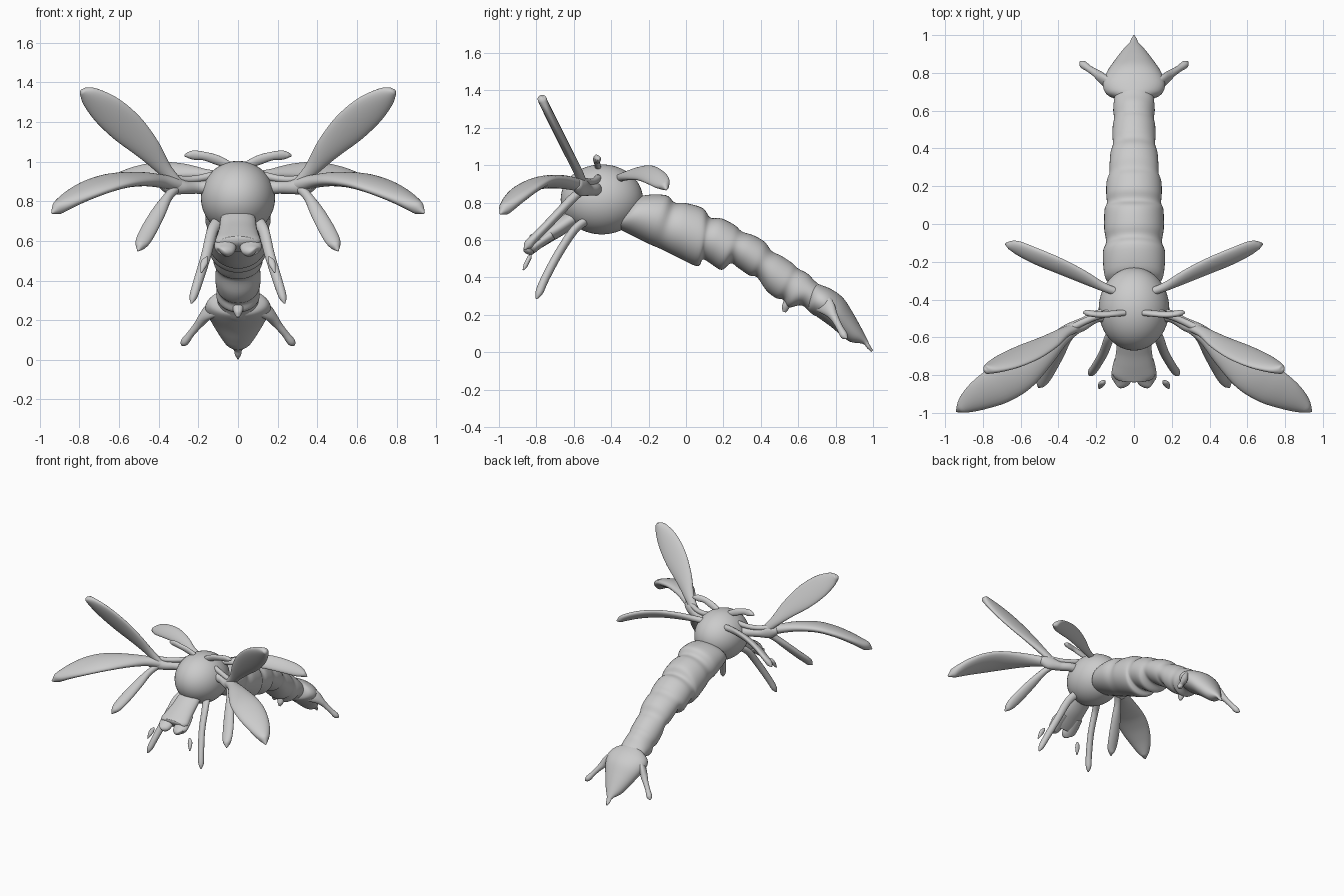
import bpy, bmesh
from math import sin, cos, pi
from mathutils import Vector as V


def spline(rows, n):
    """Catmull-Rom interpolation through rows of numbers."""
    out = []
    for i in range(len(rows) - 1):
        p0, p1, p2, p3 = (rows[min(max(i + k, 0), len(rows) - 1)] for k in (-1, 0, 1, 2))
        for s in range(n):
            t = s / n
            out.append([0.5 * (2 * b + (c - a) * t + (2 * a - 5 * b + 4 * c - d) * t * t
                        + (3 * b - a - 3 * c + d) * t ** 3) for a, b, c, d in zip(p0, p1, p2, p3)])
    return out + [list(rows[-1])]


def loft(name, rings, mirror=False, sides=24):
    """Skin elliptical rings given as (centre, half axis u, half axis v)."""
    bm = bmesh.new()
    loops = [[bm.verts.new(c + u * cos(2 * pi * k / sides) + v * sin(2 * pi * k / sides))
              for k in range(sides)] for c, u, v in rings]
    for a, b in zip(loops, loops[1:]):
        for k in range(sides):
            j = (k + 1) % sides
            bm.faces.new((a[k], a[j], b[j], b[k]))
    bm.faces.new(loops[0])
    bm.faces.new(loops[-1])
    bmesh.ops.recalc_face_normals(bm, faces=bm.faces)
    for f in bm.faces:
        f.smooth = True
    me = bpy.data.meshes.new(name)
    bm.to_mesh(me)
    bm.free()
    ob = bpy.data.objects.new(name, me)
    bpy.context.collection.objects.link(ob)
    if mirror:
        ob.modifiers.new("mirror", 'MIRROR').use_mirror_merge = False
    return ob


def blade(name, rows, wide, thick=0.018, mirror=True):
    """Flat leaf or limb along rows of (x, y, z, half width); wide = width direction."""
    pts = spline(rows, 8)
    rings = []
    for i, p in enumerate(pts):
        c = V(p[:3])
        t = (V(pts[min(i + 1, len(pts) - 1)][:3]) - V(pts[max(i - 1, 0)][:3])).normalized()
        w = V(wide)
        w = (w - t * w.dot(t)).normalized()
        h = max(p[3], 0.003)
        rings.append((c, w * h, t.cross(w) * min(thick, h)))
    return loft(name, rings, mirror)


def trunk(name, rows, n=5):
    """Body section from rows of (top y, top z, bottom y, bottom z, half width)."""
    rings = []
    for ty, tz, by, bz, w in spline(rows, n):
        top, bot = V((0, ty, tz)), V((0, by, bz))
        rings.append(((top + bot) / 2, V((max(w, .003), 0, 0)), (top - bot) / 2))
    return loft(name, rings, sides=40)


# round head
bpy.ops.mesh.primitive_uv_sphere_add(segments=48, ring_count=32, location=(0, -0.45, 0.817))
head = bpy.context.object
head.name = "head"
head.scale = (0.187, 0.22, 0.187)
bpy.ops.object.shade_smooth()

# segmented abdomen with a groove after every ridge
trunk("abdomen", [
    (-.30, .78, -.36, .66, .12), (-.24, .835, -.31, .635, .155), (-.11, .84, -.20, .58, .165),
    (-.06, .80, -.13, .55, .148), (.00, .797, -.05, .51, .158), (.09, .77, .06, .46, .156),
    (.13, .72, .09, .495, .144), (.19, .715, .13, .475, .147), (.26, .68, .19, .44, .145),
    (.30, .645, .24, .475, .130), (.36, .625, .28, .45, .129), (.42, .59, .34, .41, .124),
    (.46, .54, .38, .40, .112), (.51, .515, .43, .33, .114), (.57, .475, .48, .29, .112),
    (.60, .447, .52, .28, .105), (.65, .42, .55, .24, .110), (.69, .38, .62, .25, .106),
    (.74, .34, .68, .20, .100), (.79, .30, .74, .18, .09)])
# small spur under the abdomen
blade("belly_spur", [(0, .55, .30, .03), (0, .535, .25, .025), (0, .525, .215, .008)], (1, 0, 0), .02, False)

# tail fan narrowing to a point
trunk("tail_fan", [
    (.68, .37, .65, .24, .09), (.72, .36, .66, .22, .145), (.78, .335, .70, .19, .165),
    (.84, .29, .77, .14, .142), (.89, .215, .83, .09, .105), (.94, .125, .88, .055, .065),
    (.97, .065, .945, .045, .024), (.985, .035, .97, .02, .016), (1.0, .012, .99, .002, .004)])
blade("tail_prong", [(.09, .71, .28, .06), (.15, .755, .24, .045), (.19, .79, .19, .024),
                     (.235, .82, .135, .018), (.27, .845, .09, .02), (.285, .86, .075, .004)],
      (0, .5, .8), .025)

# jaw plate: flared shield with a notch between two lower lobes
blade("jaw_plate", [(0, -.56, .74, .08), (0, -.62, .705, .09), (0, -.68, .665, .095),
                    (0, -.74, .63, .105), (0, -.79, .60, .115), (0, -.815, .585, .10)], (1, 0, 0), .045, False)
blade("jaw_lobe", [(.06, -.72, .63, .045), (.065, -.78, .59, .053), (.065, -.82, .56, .053),
                   (.072, -.84, .545, .04), (.08, -.845, .535, .01)], (1, 0, 0), .03)

# thin forelegs, feelers and their loose claw pieces
blade("foreleg", [(.10, -.54, .70, .03), (.13, -.60, .65, .028), (.16, -.68, .53, .026),
                  (.20, -.75, .40, .024), (.225, -.785, .32, .02), (.235, -.80, .285, .004)], (1, -.5, 0), .022)
blade("loose_claw", [(.155, -.83, .52, .004), (.17, -.845, .49, .018), (.185, -.87, .44, .004)], (1, 0, 0), .012)

# shoulder stalks carrying the front leaves
blade("shoulder_stalk", [(.12, -.48, .87, .04), (.20, -.49, .87, .032), (.27, -.53, .87, .034),
                         (.34, -.56, .885, .05), (.39, -.59, .90, .03)], (0, 0, 1), .035)
blade("upper_stalk", [(.13, -.47, .93, .02), (.2, -.49, .915, .018), (.27, -.52, .91, .018),
                      (.35, -.56, .92, .02)], (0, 0, 1), .02)

# three front leaves on each side
blade("upper_leaf", [(.29, -.54, .87, .03), (.37, -.575, .96, .038), (.46, -.63, 1.07, .068),
                     (.56, -.68, 1.17, .090), (.66, -.725, 1.26, .086), (.74, -.757, 1.325, .058),
                     (.78, -.77, 1.355, .026), (.79, -.772, 1.365, .003)], (.7, .3, -.63), .024)
blade("middle_leaf", [(.29, -.54, .88, .03), (.38, -.60, .90, .042), (.48, -.69, .912, .07),
                      (.60, -.785, .905, .10), (.71, -.85, .875, .105), (.81, -.905, .83, .085),
                      (.89, -.955, .78, .05), (.94, -.993, .74, .004)], (.52, .73, .17), .034)
blade("lower_leaf", [(.31, -.55, .87, .025), (.355, -.61, .82, .024), (.40, -.68, .745, .036),
                     (.45, -.765, .655, .041), (.485, -.83, .59, .034), (.505, -.865, .55, .004)],
      (.8, .3, .4), .024)

# swept-back rear leaves
blade("rear_leaf", [(.09, -.36, .93, .02), (.17, -.33, .94, .026), (.28, -.275, .955, .044),
                    (.40, -.22, .958, .054), (.52, -.17, .938, .054), (.62, -.125, .905, .042),
                    (.68, -.105, .87, .005)], (-.3, .6, .65), .022)

# small horns lying across the crown
blade("crown_horn", [(.05, -.47, .985, .02), (.11, -.475, 1.01, .025), (.17, -.48, 1.028, .022),
                     (.22, -.475, 1.033, .024), (.25, -.47, 1.033, .016), (.27, -.468, 1.03, .004)],
      (0, -.3, 1), .016)
